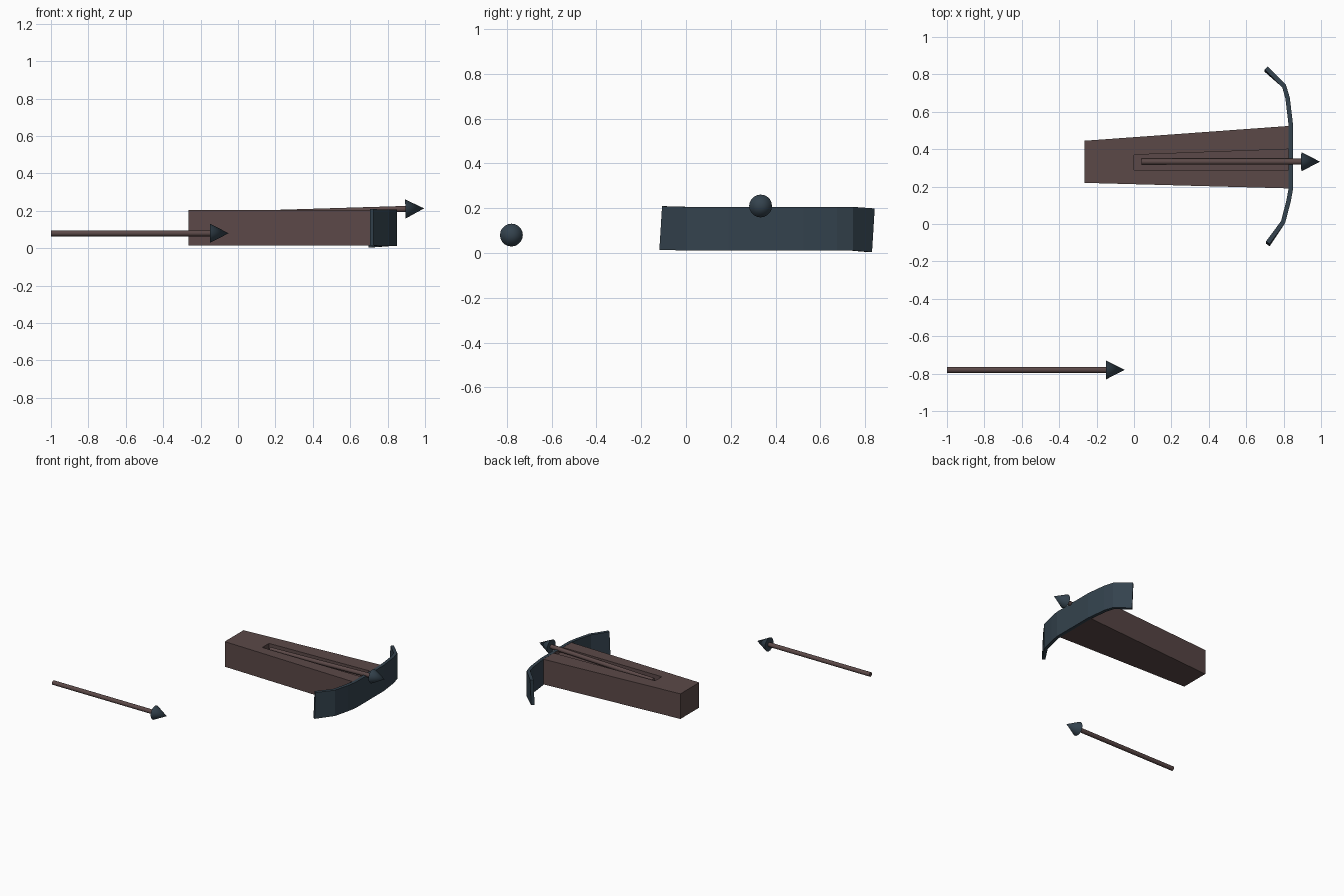
import bpy, bmesh, math
from mathutils import Vector

if "Cube" in bpy.data.objects:
    bpy.data.objects.remove(bpy.data.objects["Cube"])


def material(name, rgb):
    m = bpy.data.materials.new(name)
    m.diffuse_color = (*rgb, 1)
    m.use_nodes = True
    m.node_tree.nodes["Principled BSDF"].inputs["Base Color"].default_value = m.diffuse_color
    return m


WOOD = material("dark wood", (0.105, 0.066, 0.064))
STEEL = material("blue steel", (0.034, 0.055, 0.075))


def add_object(name, bm, mat):
    bmesh.ops.recalc_face_normals(bm, faces=bm.faces)
    me = bpy.data.meshes.new(name)
    bm.to_mesh(me)
    bm.free()
    me.materials.append(mat)
    ob = bpy.data.objects.new(name, me)
    bpy.context.collection.objects.link(ob)
    return ob


def tapered_block(name, back, front, mat):
    """back / front = (x, y0, y1, z0, z1) end rectangles"""
    bm = bmesh.new()
    ends = []
    for x, y0, y1, z0, z1 in (back, front):
        ends.append([bm.verts.new((x, y, z)) for y, z in
                     ((y0, z0), (y1, z0), (y1, z1), (y0, z1))])
    a, b = ends
    bm.faces.new(a)
    bm.faces.new(b)
    for i in range(4):
        j = (i + 1) % 4
        bm.faces.new((a[i], a[j], b[j], b[i]))
    return add_object(name, bm, mat)


def cone_between(name, p, q, r1, r2, mat):
    p, q = Vector(p), Vector(q)
    bm = bmesh.new()
    bmesh.ops.create_cone(bm, cap_ends=True, segments=20, radius1=r1,
                          radius2=r2, depth=(q - p).length)
    rot = (q - p).to_track_quat('Z', 'Y')
    for v in bm.verts:
        v.co = rot @ v.co + (p + q) / 2
    bmesh.ops.remove_doubles(bm, verts=bm.verts, dist=1e-5)
    ob = add_object(name, bm, mat)
    bpy.context.view_layer.objects.active = ob
    ob.select_set(True)
    bpy.ops.object.shade_smooth_by_angle(angle=math.radians(35))
    ob.select_set(False)


def bolt(name, tail, tip):
    tail, tip = Vector(tail), Vector(tip)
    neck = tip + (tail - tip).normalized() * 0.1
    cone_between(name + "_shaft", tail, neck, 0.016, 0.016, WOOD)
    cone_between(name + "_head", neck, tip, 0.051, 0, STEEL)


# Stock with a long groove cut in its top
stock = tapered_block("stock", (-0.265, 0.22, 0.445, 0.015, 0.205),
                      (0.84, 0.19, 0.525, 0.015, 0.205), WOOD)
cutter = tapered_block("groove_cutter", (0.0, 0.29, 0.37, 0.16, 0.25),
                       (0.825, 0.29, 0.40, 0.18, 0.25), WOOD)
cutter.hide_render = True
cutter.hide_viewport = True
cut = stock.modifiers.new("groove", 'BOOLEAN')
cut.operation = 'DIFFERENCE'
cut.object = cutter
cut.solver = 'EXACT'

# Bow: curved plate, outer edge path seen from above
path = [(0.715, 0.84), (0.812, 0.745), (0.833, 0.675), (0.851, 0.525),
        (0.851, 0.19), (0.838, 0.12), (0.808, 0.005), (0.725, -0.11)]
bm = bmesh.new()
rings = []
for i, (x, y) in enumerate(path):
    a = Vector(path[max(i - 1, 0)])
    b = Vector(path[min(i + 1, len(path) - 1)])
    d = (b - a).normalized()
    inward = Vector((d.y, -d.x)) * 0.024
    if inward.x > 0:
        inward = -inward
    tilt = 0.006 if i in (0, len(path) - 1) else 0.0   # tips lean slightly
    drop = -0.007 if i == 0 else 0.003 if i == len(path) - 1 else 0.0
    ring = []
    for off, z, s in ((0, 0.011, -1), (1, 0.011, -1), (1, 0.206, 1), (0, 0.206, 1)):
        px, py = x + inward.x * off, y + inward.y * off
        ring.append(bm.verts.new((px, py + s * tilt - tilt * 0.5, z + drop)))
    rings.append(ring)
bm.faces.new(rings[0])
bm.faces.new(rings[-1])
for r, s in zip(rings, rings[1:]):
    for k in range(4):
        n = (k + 1) % 4
        bm.faces.new((r[k], r[n], s[n], s[k]))
add_object("bow", bm, STEEL)

# Loaded bolt (slightly raised at the tip) and loose bolt
bolt("loaded_bolt", (0.04, 0.333, 0.184), (0.995, 0.333, 0.213))
bolt("loose_bolt", (-1.0, -0.78, 0.08), (-0.05, -0.78, 0.08))
